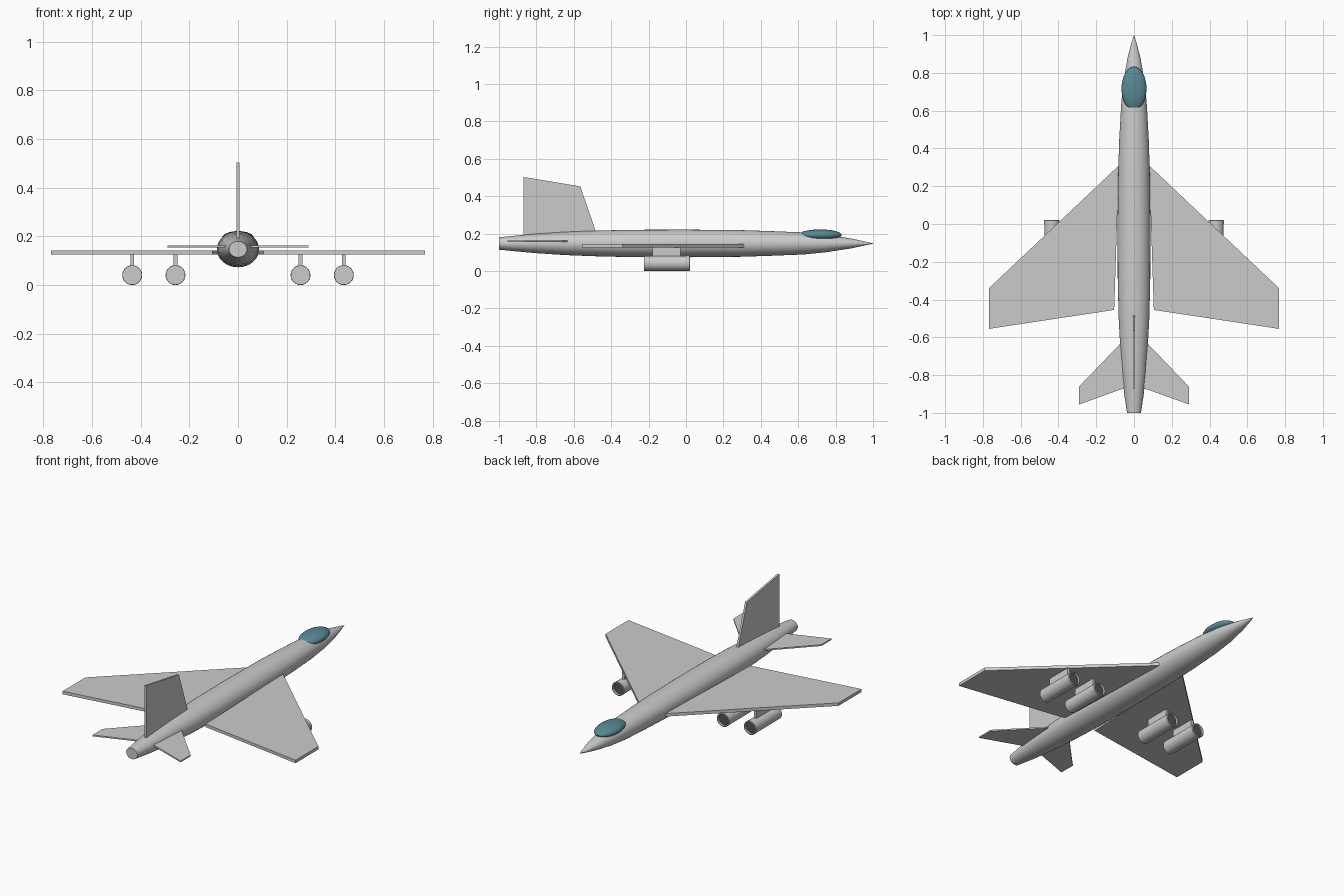
import bpy, bmesh, math
from mathutils import Vector

if "Cube" in bpy.data.objects:
    bpy.data.objects.remove(bpy.data.objects["Cube"])


def finish(name, bm, smooth=None, mat=None):
    bmesh.ops.recalc_face_normals(bm, faces=bm.faces)
    me = bpy.data.meshes.new(name)
    bm.to_mesh(me)
    bm.free()
    ob = bpy.data.objects.new(name, me)
    bpy.context.collection.objects.link(ob)
    if mat:
        me.materials.append(mat)
    if smooth:
        bpy.ops.object.select_all(action='DESELECT')
        bpy.context.view_layer.objects.active = ob
        ob.select_set(True)
        bpy.ops.object.shade_smooth_by_angle(angle=math.radians(smooth))
    return ob


def loft(name, stations, cx, cz, n, smooth=35, mat=None):
    """Elliptical sections along y: (y, half width, half height)."""
    bm = bmesh.new()
    rings = []
    for y, rx, rz in stations:
        rings.append([bm.verts.new((cx + rx * math.cos(2 * math.pi * i / n), y,
                                    cz + rz * math.sin(2 * math.pi * i / n))) for i in range(n)])
    for a, b in zip(rings, rings[1:]):
        for i in range(n):
            bm.faces.new((a[i], a[(i + 1) % n], b[(i + 1) % n], b[i]))
    bm.faces.new(rings[0])
    bm.faces.new(rings[-1])
    return finish(name, bm, smooth, mat)


def plate(name, pts, offset):
    """Flat outline extruded by a thickness vector."""
    bm = bmesh.new()
    f = bm.faces.new([bm.verts.new(p) for p in pts])
    new = bmesh.ops.extrude_face_region(bm, geom=[f])['geom']
    bmesh.ops.translate(bm, vec=Vector(offset),
                        verts=[v for v in new if isinstance(v, bmesh.types.BMVert)])
    return finish(name, bm)


def material(name, col):
    m = bpy.data.materials.new(name)
    m.diffuse_color = col
    m.use_nodes = True
    m.node_tree.nodes["Principled BSDF"].inputs["Base Color"].default_value = m.diffuse_color
    return m


glass = material("canopy_glass", (0.10, 0.25, 0.30, 1))
dark = material("intake_dark", (0.08, 0.09, 0.10, 1))

# Fuselage
loft("fuselage", [(-1, .037, .033), (-.9, .052, .043), (-.8, .062, .052), (-.65, .073, .062),
                  (-.5, .081, .068), (-.3, .086, .073), (0, .087, .074), (.3, .083, .071),
                  (.45, .078, .066), (.63, .068, .059), (.75, .057, .047), (.88, .034, .027),
                  (.95, .016, .012), (1, .001, .001)], 0, .147, 32)

# Canopy
bm = bmesh.new()
bmesh.ops.create_uvsphere(bm, u_segments=32, v_segments=16, radius=1)
bmesh.ops.scale(bm, vec=(.066, .116, .030), verts=bm.verts)
bmesh.ops.translate(bm, vec=(0, .717, .192), verts=bm.verts)
finish("canopy", bm, 40, glass)

# Tail fin
plate("tail_fin", [(-.006, -.48, .205), (-.006, -.565, .452), (-.006, -.87, .503),
                   (-.006, -.87, .17), (-.006, -.48, .17)], (.012, 0, 0))

for s, side in ((-1, "left"), (1, "right")):
    # Main wing and tailplane
    plate(side + "_wing", [(s * .08, .31, .125), (s * .768, -.34, .125),
                           (s * .768, -.555, .125), (s * .105, -.455, .125)], (0, 0, .018))
    plate(side + "_tailplane", [(s * .05, -.61, .155), (s * .29, -.86, .155),
                                (s * .29, -.955, .155), (s * .04, -.865, .155)], (0, 0, .008))
    # Engine pods with lipped intakes, hung on pylons
    for x, pos in ((.257, "inner"), (.435, "outer")):
        tag = f"{side}_{pos}"
        loft(tag + "_engine", [(-.225, .04, .04), (0, .04, .04), (.001, .041, .041),
                               (.018, .041, .041), (.021, .038, .038), (.021, .034, .034),
                               (.008, .032, .032)], s * x, .041, 24)
        loft(tag + "_intake", [(.006, .032, .032), (.010, .032, .032)], s * x, .041, 24, 35, dark)
        w = .008
        plate(tag + "_pylon", [(s * x - w, -.18, .07), (s * x - w, -.03, .07),
                               (s * x - w, -.03, .13), (s * x - w, -.18, .13)], (2 * w, 0, 0))
